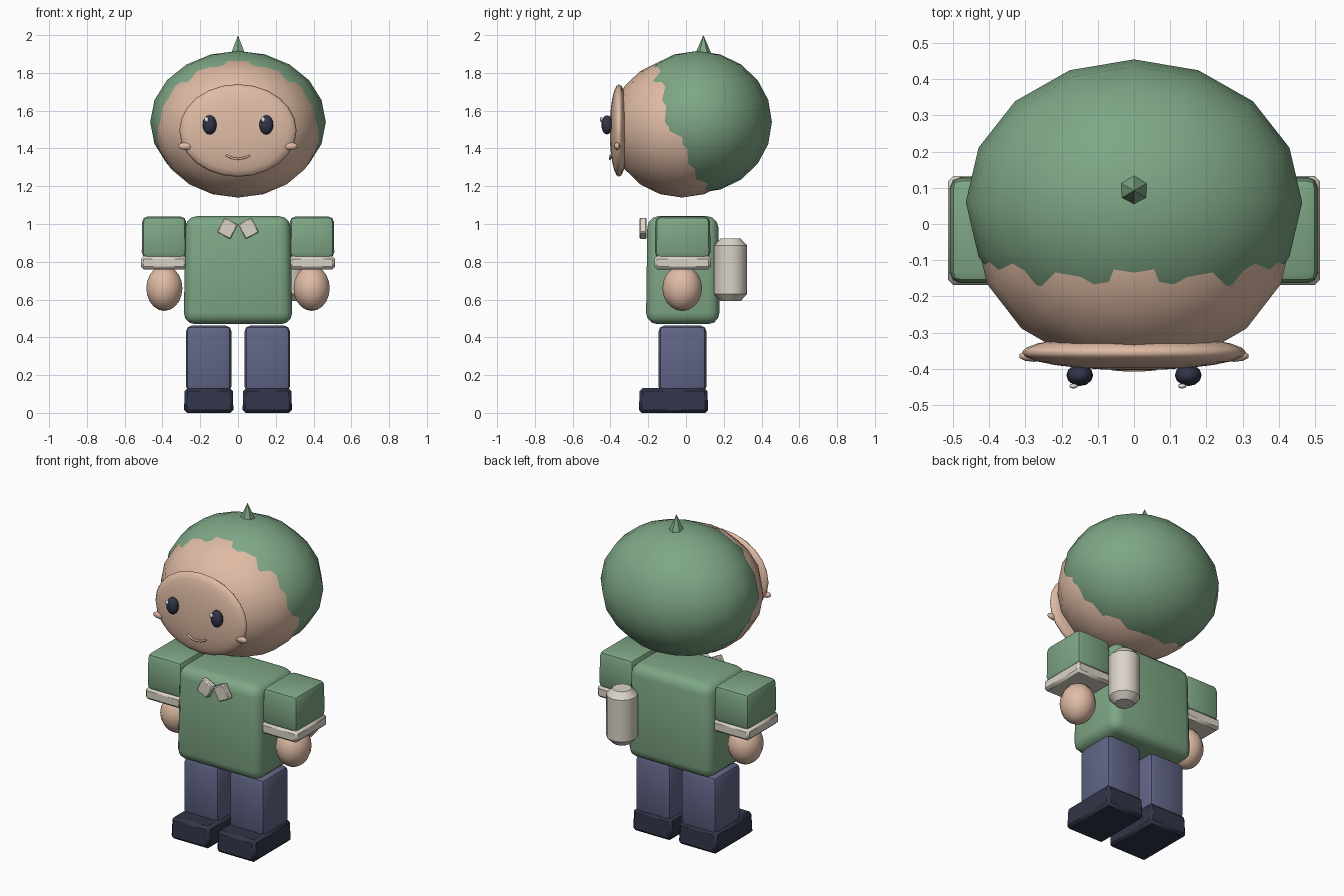
import bpy, bmesh, math
from mathutils import Matrix, Vector

if "Cube" in bpy.data.objects:
    bpy.data.objects.remove(bpy.data.objects["Cube"])


def mat(name, rgb):
    m = bpy.data.materials.new(name)
    m.diffuse_color = (*rgb, 1)
    m.use_nodes = True
    m.node_tree.nodes["Principled BSDF"].inputs["Base Color"].default_value = m.diffuse_color
    return m


GREEN = mat("leaf green", (0.21, 0.385, 0.235))
SKIN = mat("warm skin", (0.74, 0.50, 0.375))
CREAM = mat("off white", (0.70, 0.65, 0.57))
BLUE = mat("dusky blue", (0.118, 0.130, 0.240))
NAVY = mat("dark navy", (0.030, 0.036, 0.065))
WHITE = mat("white", (0.85, 0.85, 0.85))


def finish(bm, name, material, smooth=True, angle=40):
    bmesh.ops.recalc_face_normals(bm, faces=bm.faces[:])
    me = bpy.data.meshes.new(name)
    bm.to_mesh(me)
    bm.free()
    me.materials.append(material)
    ob = bpy.data.objects.new(name, me)
    bpy.context.collection.objects.link(ob)
    if smooth:
        bpy.ops.object.select_all(action='DESELECT')
        bpy.context.view_layer.objects.active = ob
        ob.select_set(True)
        bpy.ops.object.shade_smooth_by_angle(angle=math.radians(angle))
    return ob


def ball(name, material, loc, radii, segs=16, rings=10, pole_y=False):
    bm = bmesh.new()
    bmesh.ops.create_uvsphere(bm, u_segments=segs, v_segments=rings, radius=1)
    if pole_y:
        bmesh.ops.rotate(bm, matrix=Matrix.Rotation(math.pi / 2, 3, 'X'), verts=bm.verts[:])
    bmesh.ops.scale(bm, vec=Vector(radii), verts=bm.verts[:])
    bmesh.ops.translate(bm, vec=Vector(loc), verts=bm.verts[:])
    return finish(bm, name, material, angle=80)


def block(name, material, lo, hi, bevel, segs=2, top=1.0, tilt=0.0):
    """Bevelled box between two corners; top scales the upper face."""
    lo, hi = Vector(lo), Vector(hi)
    bm = bmesh.new()
    bmesh.ops.create_cube(bm, size=1)
    for v in bm.verts:
        if v.co.z > 0:
            v.co.x *= top
            v.co.y *= top
    bmesh.ops.scale(bm, vec=hi - lo, verts=bm.verts[:])
    bmesh.ops.bevel(bm, geom=bm.edges[:], offset=bevel, segments=segs,
                    profile=0.5, affect='EDGES')
    bmesh.ops.rotate(bm, matrix=Matrix.Rotation(tilt, 3, 'Y'), verts=bm.verts[:])
    bmesh.ops.translate(bm, vec=(lo + hi) / 2, verts=bm.verts[:])
    return finish(bm, name, material)


def side_block(name, material, s, lo, hi, bevel, segs=2, top=1.0):
    xs = sorted((s * lo[0], s * hi[0]))
    return block(name, material, (xs[0], *lo[1:]), (xs[1], *hi[1:]), bevel, segs, top)


def lathe(name, material, loc, profile, sides, smooth=True):
    """Closed turned shape from (radius, z) points."""
    bm = bmesh.new()
    rows = []
    for r, z in profile:
        n = 1 if r == 0 else sides
        rows.append([bm.verts.new((loc[0] + r * math.sin(2 * math.pi * i / sides),
                                   loc[1] + r * math.cos(2 * math.pi * i / sides), z))
                     for i in range(n)])
    for a, b in zip(rows, rows[1:]):
        for i in range(sides):
            j = (i + 1) % sides
            if len(b) == 1:
                bm.faces.new((a[i], a[j], b[0]))
            else:
                bm.faces.new((a[i], a[j], b[j], b[i]))
    for row in (rows[0], rows[-1]):
        if len(row) > 1:
            bm.faces.new(row)
    return finish(bm, name, material, smooth)


# Head: skin ball overlapping a hair ball set higher and further back
ball("head", SKIN, (0, -0.02, 1.51), (0.44, 0.38, 0.37))
ball("hair", GREEN, (0, 0.06, 1.54), (0.465, 0.395, 0.376))
lathe("hair_tip", GREEN, (0, 0.092), [(0.05, 1.885), (0, 2.0)], 6, smooth=False)

# Face plate, cheeks, eyes and smile
ball("face", SKIN, (0, -0.355, 1.495), (0.31, 0.049, 0.245), 24, 12, pole_y=True)
for s, side in ((-1, "left"), (1, "right")):
    ball(f"cheek_{side}", SKIN, (s * 0.277, -0.365, 1.412), (0.042, 0.016, 0.02), 10, 6)
    ball(f"eye_{side}", NAVY, (s * 0.15, -0.418, 1.525), (0.037, 0.03, 0.051), 12, 8)
    ball(f"eye_glint_{side}", WHITE, (s * 0.15 - 0.017, -0.448, 1.553), (0.012, 0.007, 0.014), 8, 6)

curve = bpy.data.curves.new("smile", 'CURVE')
curve.dimensions = '3D'
curve.bevel_depth = 0.006
curve.bevel_resolution = 1
curve.use_fill_caps = True
spline = curve.splines.new('POLY')
spline.points.add(8)
for i, p in enumerate(spline.points):
    t = i / 4 - 1
    p.co = (0.063 * t, -0.402 + 0.004 * t * t, 1.345 + 0.02 * t * t, 1)
curve.materials.append(SKIN)
bpy.context.collection.objects.link(bpy.data.objects.new("smile", curve))

# Shirt
block("torso", GREEN, (-0.288, -0.212, 0.47), (0.288, 0.178, 1.042), 0.06, 3, top=0.96)

for s, side in ((-1, "left"), (1, "right")):
    # Arms: sleeve, cuff and hand
    side_block(f"sleeve_{side}", GREEN, s, (0.272, -0.165, 0.82), (0.51, 0.13, 1.04), 0.03, 2, 0.98)
    side_block(f"cuff_{side}", CREAM, s, (0.272, -0.168, 0.76), (0.514, 0.132, 0.83), 0.014, 1)
    ball(f"hand_{side}", SKIN, (s * 0.39, -0.02, 0.66), (0.098, 0.105, 0.12), 14, 10)
    # Legs and shoes
    side_block(f"trouser_leg_{side}", BLUE, s, (0.035, -0.145, 0.11), (0.275, 0.108, 0.462), 0.03)
    side_block(f"shoe_{side}", NAVY, s, (0.024, -0.25, 0.0), (0.286, 0.118, 0.132), 0.016, 1, 0.97)
    # Bow halves at the collar
    block(f"bow_{side}", CREAM, (s * 0.056 - 0.041, -0.246, 0.932),
          (s * 0.056 + 0.041, -0.208, 1.022), 0.006, 1, tilt=-s * math.radians(27))

# Rolled canister on the back, off to one side
lathe("back_roll", CREAM, (0.268, 0.236),
      [(0.054, 0.593), (0.088, 0.63), (0.088, 0.885), (0.054, 0.922)], 12)
